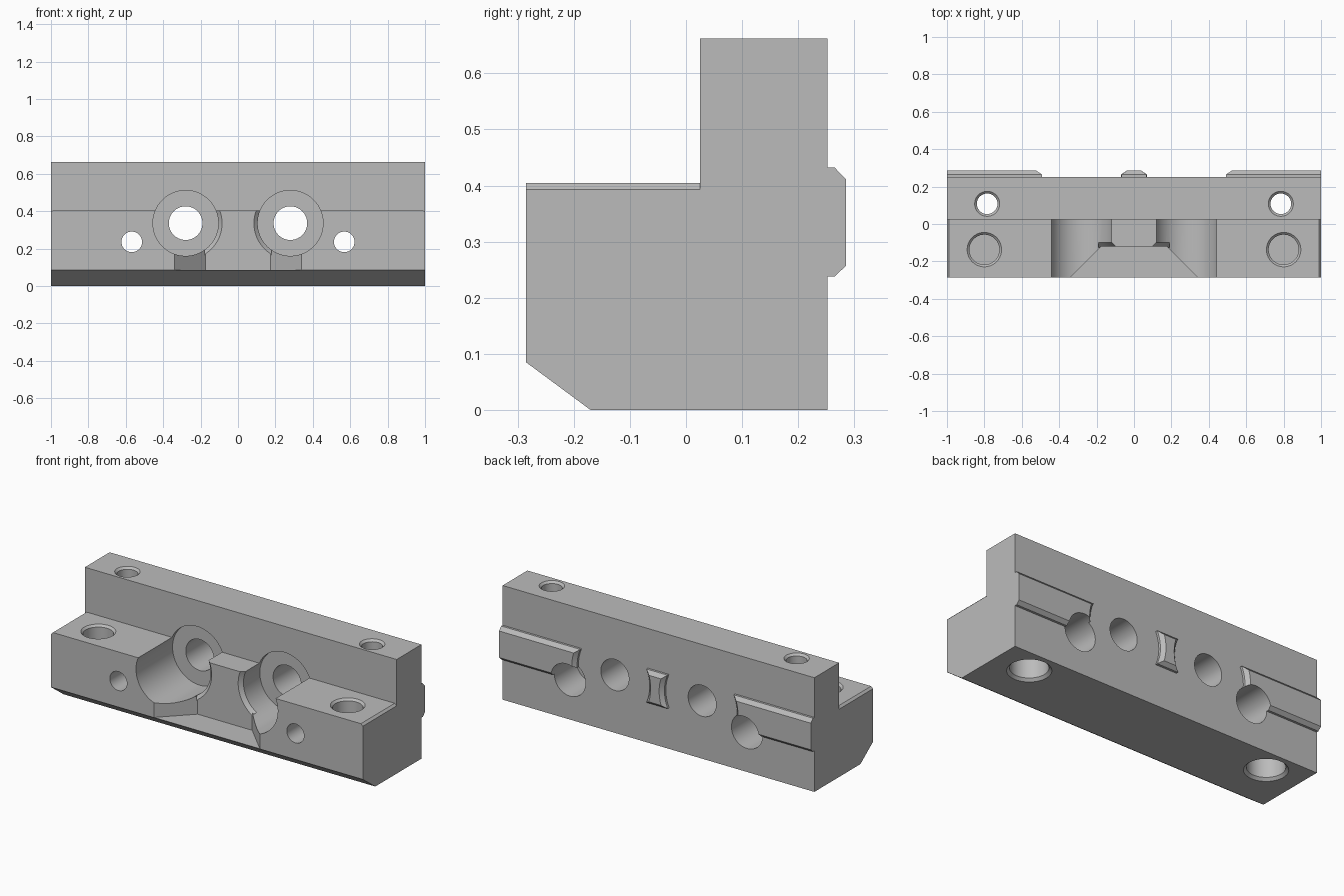
import bpy
import bmesh
import math
from mathutils import Vector

if "Cube" in bpy.data.objects:
    bpy.data.objects.remove(bpy.data.objects["Cube"], do_unlink=True)

grey = bpy.data.materials.new("plain grey")
grey.use_nodes = True
colour = (0.5, 0.5, 0.5, 1)
grey.diffuse_color = colour
grey.node_tree.nodes["Principled BSDF"].inputs["Base Color"].default_value = colour


def finish(name, bm):
    bmesh.ops.recalc_face_normals(bm, faces=bm.faces)
    mesh = bpy.data.meshes.new(name)
    bm.to_mesh(mesh)
    bm.free()
    mesh.materials.append(grey)
    obj = bpy.data.objects.new(name, mesh)
    bpy.context.collection.objects.link(obj)
    return obj


def prism(name, points, place, a, b):
    """Extrude a 2D outline from a to b; place(u, v, t) gives the 3D point."""
    bm = bmesh.new()
    ends = [[bm.verts.new(place(u, v, t)) for u, v in points] for t in (a, b)]
    for end in ends:
        bm.faces.new(end)
    for i in range(len(points)):
        j = (i + 1) % len(points)
        bm.faces.new((ends[0][i], ends[0][j], ends[1][j], ends[1][i]))
    return finish(name, bm)


def lathe(name, axis, centre, steps, sides=64):
    """Turned cutter: steps are (radius, position along axis)."""
    bm = bmesh.new()
    rings = []
    for r, t in steps:
        ring = []
        for i in range(sides):
            a = 2 * math.pi * i / sides
            u, v = centre[0] + r * math.cos(a), centre[1] + r * math.sin(a)
            ring.append(bm.verts.new((u, t, v) if axis == "y" else (u, v, t)))
        rings.append(ring)
    for lo, hi in zip(rings, rings[1:]):
        for i in range(sides):
            j = (i + 1) % sides
            bm.faces.new((lo[i], lo[j], hi[j], hi[i]))
    bm.faces.new(rings[0])
    bm.faces.new(rings[-1])
    return finish(name, bm)


def combine(obj, tool, operation="DIFFERENCE"):
    mod = obj.modifiers.new("cut", "BOOLEAN")
    mod.operation = operation
    mod.solver = "EXACT"
    mod.object = tool
    dg = bpy.context.evaluated_depsgraph_get()
    mesh = bpy.data.meshes.new_from_object(obj.evaluated_get(dg))
    obj.modifiers.clear()
    obj.data = mesh


def along_x(u, v, t):
    return Vector((t, u, v))


def along_y(u, v, t):
    return Vector((u, t, v))


def along_z(u, v, t):
    return Vector((u, v, t))


# Stepped block with a sloping lower front edge
body = prism("stepped_block", [(-0.285, 0.085), (-0.17, 0), (0.252, 0), (0.252, 0.662),
                               (0.025, 0.662), (0.025, 0.405), (-0.285, 0.405)], along_x, -1, 1)
# Back locating rail, split in three by the round clearances
rail = prism("back_rails", [(0.245, 0.238), (0.265, 0.238), (0.285, 0.257), (0.285, 0.411),
                            (0.265, 0.432), (0.245, 0.432)], along_x, -1, 1)

body_cutters, rail_cutters = [], []

# Central recess with slanted sides
body_cutters.append(prism("recess_cutter", [(-0.355, -0.3), (-0.175, -0.12), (0.175, -0.12),
                                            (0.355, -0.3)], along_z, 0.086, 0.45))

for s in (-1, 1):
    # Large front pocket and its through hole
    body_cutters.append(lathe("pocket_cutter", "y", (s * 0.28, 0.336),
                              [(0.175, -0.4), (0.175, 0.05), (0.09, 0.05), (0.09, 0.4)]))
    # Chamfer where the pocket opens into the recess
    lip = lathe("lip_cutter", "y", (s * 0.28, 0.336), [(0.2, -0.125), (0.175, -0.1)])
    limit = prism("lip_limit", [(0, 0), (s * 0.19, 0), (s * 0.19, 0.6), (0, 0.6)],
                  along_y, -0.2, 0)
    combine(lip, limit, "INTERSECT")
    bpy.data.objects.remove(limit, do_unlink=True)
    body_cutters.append(lip)
    # Small front hole with a wide bore from the back
    bore = lathe("bore_cutter", "y", (s * 0.568, 0.236),
                 [(0.055, -0.4), (0.055, 0.05), (0.1, 0.05), (0.1, 0.4)])
    body_cutters.append(bore)
    rail_cutters.append(bore)
    # Vertical bolt hole, countersunk on top and counterbored below
    body_cutters.append(lathe("bolt_cutter", "z", (s * 0.785, 0.108),
                              [(0.13, -0.015), (0.1, 0.015), (0.1, 0.25), (0.055, 0.25),
                               (0.055, 0.65), (0.075, 0.67)]))
    # Blind hole in the ledge
    body_cutters.append(lathe("ledge_hole_cutter", "z", (s * 0.8, -0.137),
                              [(0.08, 0.2), (0.08, 0.393), (0.1, 0.413)]))
    # Bevel on the end edge of the ledge
    body_cutters.append(prism("edge_cutter", [(s * 0.988, 0.405), (s * 1.01, 0.383),
                                              (s * 1.01, 0.42), (s * 0.988, 0.42)],
                              along_y, -0.3, 0.025))
    # Round clearance between the rail pieces
    rail_cutters.append(lathe("clearance_cutter", "y", (s * 0.28, 0.336),
                              [(0.233, 0.2), (0.233, 0.265), (0.263, 0.295)]))

for target, cutters in ((body, body_cutters), (rail, rail_cutters)):
    for cutter in cutters:
        combine(target, cutter)
for cutter in set(body_cutters + rail_cutters):
    bpy.data.objects.remove(cutter, do_unlink=True)

# Smooth bores with crisp edges
bpy.ops.object.select_all(action="DESELECT")
for obj in (body, rail):
    obj.select_set(True)
    bpy.context.view_layer.objects.active = obj
bpy.ops.object.shade_smooth_by_angle(angle=math.radians(25))
